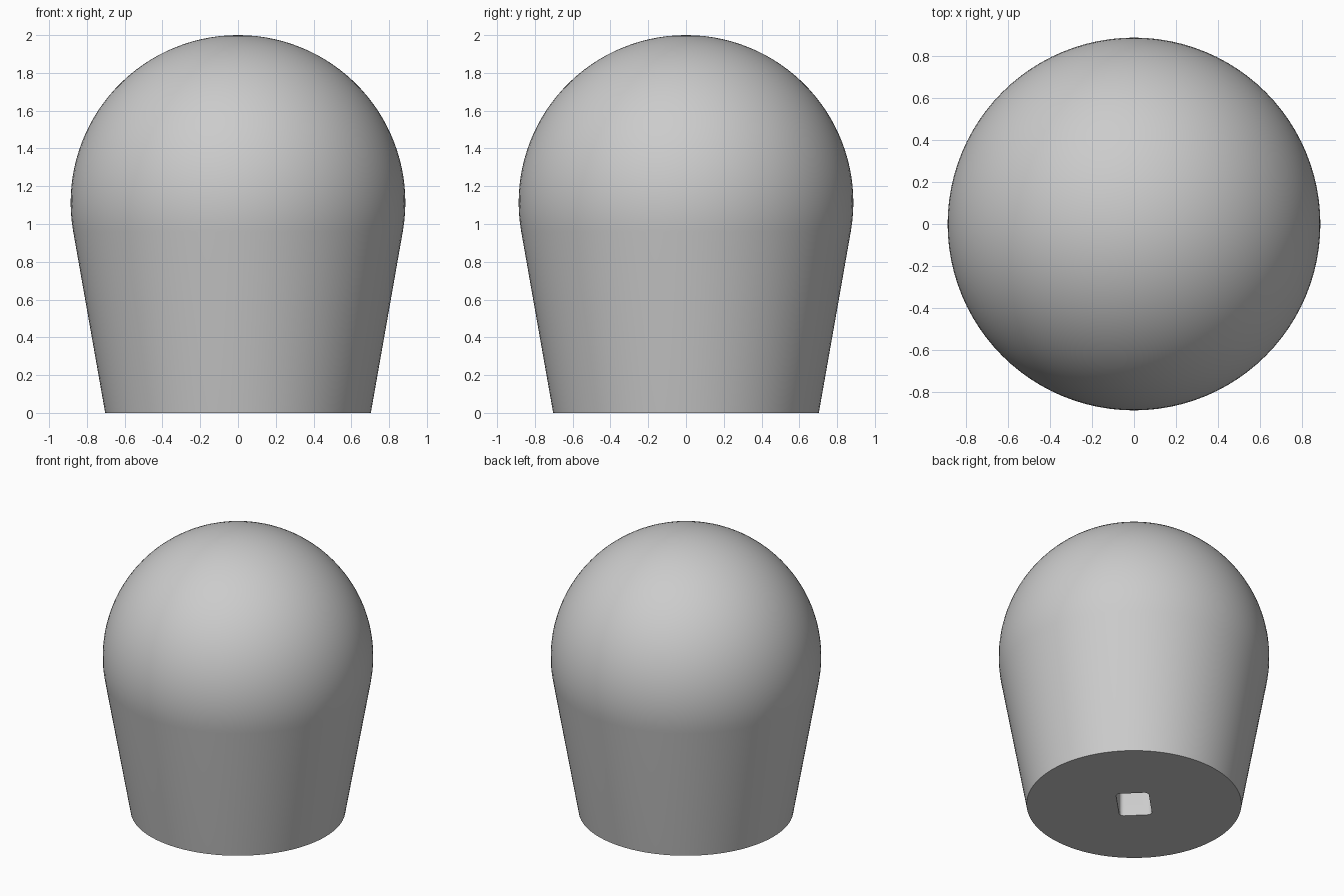
import bpy
import bmesh
from math import sin, cos, tan, pi, radians

old = bpy.data.objects.get("Cube")
if old:
    bpy.data.objects.remove(old)

RADIUS = 0.886            # dome radius
CENTRE = 2 - RADIUS       # dome centre height
TAPER = radians(10)       # wall slope, tangent to the dome
SEGMENTS = 96
HOLE_DEPTH = 0.6


def new_object(name, bm):
    bmesh.ops.recalc_face_normals(bm, faces=bm.faces)
    mesh = bpy.data.meshes.new(name)
    bm.to_mesh(mesh)
    bm.free()
    obj = bpy.data.objects.new(name, mesh)
    bpy.context.collection.objects.link(obj)
    return obj


# Knob body: tapered wall running into a round dome, spun about z
base_radius = RADIUS / cos(TAPER) - CENTRE * tan(TAPER)
profile = [(0, 0), (base_radius, 0)]
STEPS = 32
for i in range(STEPS + 1):
    a = -TAPER + (pi / 2 + TAPER) * i / STEPS
    profile.append((RADIUS * cos(a), CENTRE + RADIUS * sin(a)))

bm = bmesh.new()
verts = [bm.verts.new((r, 0, z)) for r, z in profile]
edges = [bm.edges.new(pair) for pair in zip(verts, verts[1:])]
bmesh.ops.spin(bm, geom=verts + edges, axis=(0, 0, 1), cent=(0, 0, 0),
               angle=2 * pi, steps=SEGMENTS, use_merge=True)
bmesh.ops.remove_doubles(bm, verts=bm.verts, dist=0.0005)
body = new_object("knob_body", bm)

# Shaft socket: rounded rectangular hole in the underside
bm = bmesh.new()
bmesh.ops.create_cube(bm, size=1)
bmesh.ops.scale(bm, vec=(0.29, 0.215, 2 * HOLE_DEPTH), verts=bm.verts)
upright = [e for e in bm.edges
           if abs(e.verts[0].co.z - e.verts[1].co.z) > HOLE_DEPTH]
bmesh.ops.bevel(bm, geom=upright, offset=0.03, segments=5, profile=0.5,
                affect='EDGES')
cutter = new_object("socket_cutter", bm)
cutter.rotation_euler.z = radians(45)
cutter.hide_render = True
cutter.hide_set(True)

cut = body.modifiers.new("socket", 'BOOLEAN')
cut.operation = 'DIFFERENCE'
cut.solver = 'EXACT'
cut.object = cutter
bpy.context.view_layer.objects.active = body
body.select_set(True)
bpy.context.view_layer.update()
bpy.ops.object.modifier_apply(modifier=cut.name)
bpy.data.objects.remove(cutter)

# Colour and shading
grey = bpy.data.materials.new("light_grey")
grey.use_nodes = True
colour = (0.6, 0.6, 0.6, 1)
grey.diffuse_color = colour
grey.node_tree.nodes["Principled BSDF"].inputs["Base Color"].default_value = colour
body.data.materials.clear()
body.data.materials.append(grey)
bpy.ops.object.shade_smooth_by_angle(angle=radians(30))
